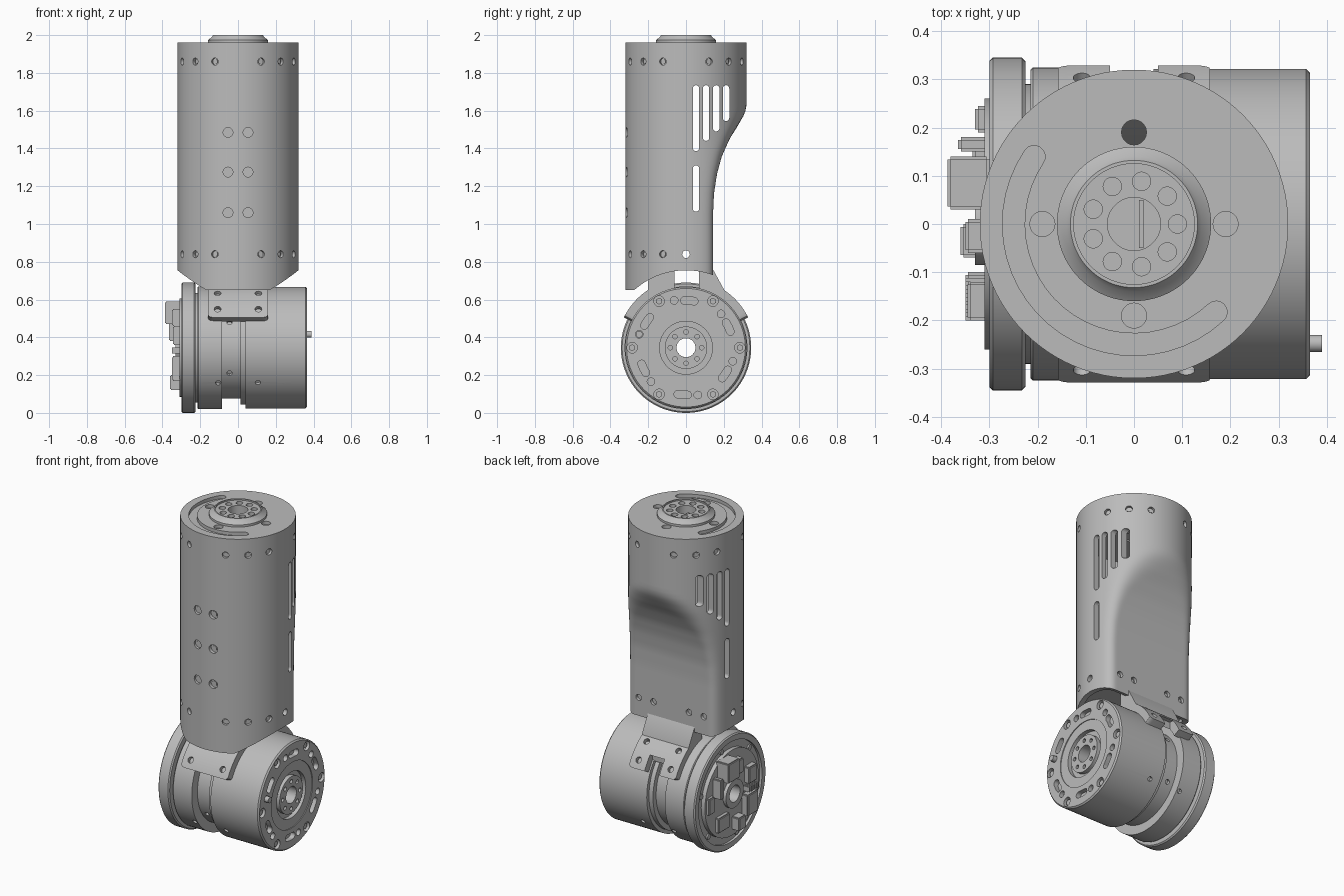
import bpy, bmesh
from math import sin, cos, pi, radians
from mathutils import Matrix, Vector

if "Cube" in bpy.data.objects:
    bpy.data.objects.remove(bpy.data.objects["Cube"])

metal = bpy.data.materials.new("light_grey_metal")
metal.use_nodes = True
GREY = (0.5, 0.5, 0.5, 1)
metal.diffuse_color = GREY
metal.node_tree.nodes["Principled BSDF"].inputs["Base Color"].default_value = GREY

R, WALL, AXIS_Z = 0.32, 0.03, 0.345
UP = Matrix.Identity(4)
# side frame: local x, y, z become world y, z, x
SIDE = Matrix(((0, 0, 1, 0), (1, 0, 0, 0), (0, 1, 0, 0), (0, 0, 0, 1)))
JOINT = Matrix.Translation((0, 0, AXIS_Z)) @ SIDE
parts = []


def finish(name, bm, part=True):
    bmesh.ops.recalc_face_normals(bm, faces=bm.faces)
    mesh = bpy.data.meshes.new(name)
    bm.to_mesh(mesh)
    bm.free()
    ob = bpy.data.objects.new(name, mesh)
    bpy.context.collection.objects.link(ob)
    if part:
        mesh.materials.append(metal)
        parts.append(ob)
    return ob


def cut(ob, bm):
    cutter = finish("cutter", bm, False)
    cutter.hide_render = True
    mod = ob.modifiers.new("cut", "BOOLEAN")
    mod.operation, mod.solver, mod.object = "DIFFERENCE", "EXACT", cutter
    bpy.context.view_layer.objects.active = ob
    bpy.ops.object.modifier_apply(modifier=mod.name)
    bpy.data.objects.remove(cutter)


def cyl(bm, r, depth, point, direction, segs=20):
    turn = Vector(direction).to_track_quat("Z", "Y").to_matrix().to_4x4()
    bmesh.ops.create_cone(bm, cap_ends=True, segments=segs, radius1=r, radius2=r,
                          depth=depth, matrix=Matrix.Translation(point) @ turn)


def box(bm, lo, hi):
    lo, hi = Vector(lo), Vector(hi)
    bmesh.ops.create_cube(bm, size=1, matrix=Matrix.Translation((lo + hi) / 2)
                          @ Matrix.Diagonal((*(hi - lo), 1)))


def loops(bm, rings, closed):
    """Skin a list of vertex rings, capped or joined end to end."""
    vs = [[bm.verts.new(p) for p in ring] for ring in rings]
    n = len(vs[0])
    pairs = list(zip(vs, vs[1:])) + ([(vs[-1], vs[0])] if closed else [])
    for a, b in pairs:
        for i in range(n):
            bm.faces.new((a[i], a[(i + 1) % n], b[(i + 1) % n], b[i]))
    if not closed:
        bm.faces.new(vs[0])
        bm.faces.new(vs[-1])


def prism(bm, pts, lo, hi, m):
    loops(bm, [[m @ Vector((x, y, h)) for x, y in pts] for h in (lo, hi)], False)


def lathe(bm, profile, m, segs=96):
    angles = [2 * pi * i / segs for i in range(segs)]
    loops(bm, [[m @ Vector((r * cos(a), r * sin(a), h)) for a in angles]
               for r, h in profile], True)


def polar(r, deg):
    return r * cos(radians(deg)), r * sin(radians(deg))


def arc(r, a0, a1, n=12, centre=(0, 0)):
    pts = [polar(r, a0 + (a1 - a0) * i / n) for i in range(n + 1)]
    return [(x + centre[0], y + centre[1]) for x, y in pts]


def kidney(r, half, a0, a1):
    return (arc(r + half, a0, a1, 24) + arc(half, a1, a1 + 180, 8, polar(r, a1))[1:-1]
            + arc(r - half, a1, a0, 24) + arc(half, a0 + 180, a0 + 360, 8, polar(r, a0))[1:-1])


# --- Upper housing: round tube with a scooped back ---
BACK = [(0.6, 0.143), (1.05, 0.143), (1.16, 0.148), (1.265, 0.164), (1.36, 0.19),
        (1.455, 0.233), (1.54, 0.288), (1.6, 0.345), (1.68, 0.43), (2, 0.8)]


def section(z, inset):
    for (z0, y0), (z1, y1) in zip(BACK, BACK[1:]):
        if z0 <= z <= z1:
            limit = y0 + (y1 - y0) * (z - z0) / (z1 - z0) - inset
    pts, soft = [], 0.06
    for i in range(96):
        x, y = polar(R - inset, i * 3.75)
        h = max(soft - abs(y - limit), 0) / soft
        pts.append((x, min(y, limit) - h * h * soft / 4))
    return pts


levels = [0.65 + 1.3 * i / 48 for i in range(49)]
bm = bmesh.new()
loops(bm, [[(x, y, z) for x, y in section(z, 0)] for z in levels]
      + [[(x, y, z) for x, y in section(z, WALL)] for z in reversed(levels)], True)
housing = finish("upper_housing", bm)

# lower edge rounded to clear the joint
bm = bmesh.new()
cyl(bm, 0.41, 2, (0, 0, AXIS_Z), (1, 0, 0), 96)
cut(housing, bm)

# side vents, cable hole and screw recesses
bm, screws = bmesh.new(), bmesh.new()
for y, z0, z1 in [(0.053, 1.065, 1.31), (0.053, 1.385, 1.735), (0.106, 1.44, 1.735),
                  (0.16, 1.49, 1.735), (0.212, 1.545, 1.735)]:
    w = 0.017
    prism(bm, arc(w, 0, 180, 8, (y, z1 - w)) + arc(w, 180, 360, 8, (y, z0 + w)),
          -0.5, 0.5, SIDE)
cyl(bm, 0.02, 1, (0, 0, 0.84), (1, 0, 0))


def screw(p, d, r=0.019):
    p, d = Vector(p), Vector(d)
    cyl(bm, r, 0.036, p, d)
    cyl(screws, r * 0.65, 0.012, p - d * 0.018, d, 6)


for k in range(16):
    if k % 4:
        x, y = polar(1, k * 22.5)
        screw((x * R, y * R, 1.86), (x, y, 0))
        if y < 0:
            screw((x * R, y * R, 0.84), (x, y, 0))
for x in (-0.22, -0.12, 0.12, 0.22):
    screw((x, 0.143, 0.84), (0, 1, 0))
for z in (1.06, 1.275, 1.485):
    for x in (-0.053, 0.053):
        screw((x, -0.316, z), (0, -1, 0), 0.026)
cut(housing, bm)
finish("housing_screws", screws)

bm = bmesh.new()
prism(bm, section(0.8, 0.025), 0.775, 0.81, UP)
finish("housing_floor", bm)

# --- Top cap with output flange ---
bm = bmesh.new()
lathe(bm, [(0.055, 1.86), (0.285, 1.86), (0.285, 1.95), (R, 1.95), (R, 1.96), (0.16, 1.96),
           (0.16, 1.973), (0.14, 1.988), (0.132, 2), (0.125, 2), (0.125, 1.992),
           (0.055, 1.992)], UP)
cap = finish("top_cap", bm)
bm = bmesh.new()
prism(bm, kidney(0.25, 0.023, 146, 313), 1.94, 1.98, UP)
for k in range(4):
    cyl(bm, 0.026, 0.4 if k == 1 else 0.04, (*polar(0.19, 90 * k), 1.96), (0, 0, 1))
for k in range(9):
    cyl(bm, 0.019, 0.04, (*polar(0.09, 40 * k), 1.992), (0, 0, 1))
cut(cap, bm)
bm = bmesh.new()
cyl(bm, 0.057, 0.04, (0, 0, 1.89), (0, 0, 1))
box(bm, (0.01, -0.05, 1.9), (0.02, 0.05, 1.95))
finish("flange_core", bm)

# --- Joint drive: turned body lying along x ---
bm = bmesh.new()
lathe(bm, [(0.05, -0.31), (0.1, -0.31), (0.1, -0.285), (0.305, -0.285), (0.305, -0.3),
           (0.338, -0.3), (0.345, -0.293), (0.345, -0.232), (0.338, -0.225), (0.29, -0.225),
           (0.29, -0.215), (0.32, -0.215), (0.325, -0.21), (0.325, -0.085), (0.27, -0.085),
           (0.27, 0.013), (0.3, 0.013), (0.3, 0.04), (0.322, 0.04), (0.322, 0.357),
           (0.314, 0.365), (0.2, 0.365), (0.2, 0.36), (0.14, 0.36), (0.14, 0.335),
           (0.112, 0.335), (0.112, 0.36), (0.05, 0.36)], JOINT)
drive = finish("joint_drive", bm)
bm, heads = bmesh.new(), bmesh.new()
for k in range(6):
    a = 60 * k
    prism(bm, kidney(0.25, 0.02, a + 20, a + 32), 0.335, 0.4, JOINT)
    cyl(bm, 0.02, 0.05, JOINT @ Vector((*polar(0.258, a + 44), 0.365)), (1, 0, 0))
    spot = JOINT @ Vector((*polar(0.285, a), 0.365))
    cyl(bm, 0.028, 0.05, spot, (1, 0, 0))
    cyl(heads, 0.018, 0.02, spot - Vector((0.02, 0, 0)), (1, 0, 0), 6)
    cyl(heads, 0.016, 0.016, JOINT @ Vector((*polar(0.28, a + 15), -0.287)), (1, 0, 0), 12)
for k in range(8):
    cyl(bm, 0.012, 0.04, JOINT @ Vector((*polar(0.083, 45 * k), 0.36)), (1, 0, 0), 12)
for a in (215, 325, 150, 210, 30, 330):
    y, z = polar(1, a)
    for x, r in ([(-0.105, 0.325), (0.105, 0.322)] if a in (215, 325) else [(-0.045, 0.27)]):
        cyl(bm, 0.014, 0.04, (x, y * r, AXIS_Z + z * r), (0, y, z), 12)
cut(drive, bm)
finish("drive_screws", heads)

bm = bmesh.new()
cyl(bm, 0.018, 0.06, JOINT @ Vector((*polar(0.258, 164), 0.36)), (1, 0, 0))
finish("locating_pin", bm)

# --- Saddle bracket between drive and housing ---
for name, a0, a1, tip in (("front_saddle", 116, 154, 154), ("back_saddle", 26, 64, 26)):
    bm = bmesh.new()
    prism(bm, arc(0.366, a0, a1, 16) + arc(0.318, a1, a0, 16), -0.158, 0.158, JOINT)
    bm.verts.ensure_lookup_table()
    ends = [polar(r, tip) for r in (0.318, 0.366)]
    tips = {v for v in bm.verts if any(abs(v.co.y - y) + abs(v.co.z - AXIS_Z - z) < 1e-4
                                       for y, z in ends)}
    corners = [e for e in bm.edges if set(e.verts) <= tips
               and abs(e.verts[0].co.x - e.verts[1].co.x) < 1e-4]
    bmesh.ops.bevel(bm, geom=corners, offset=0.03, segments=4, affect="EDGES", profile=0.5)
    saddle = finish(name, bm)
    bm = bmesh.new()
    for a in (34, 52):
        y, z = polar(0.366, a if tip == 26 else 180 - a)
        for x in (-0.108, 0.108):
            cyl(bm, 0.018, 0.05, (x, y, AXIS_Z + z), (0, y, z))
    if tip == 26:
        box(bm, (-0.05, 0.25, 0.4), (0.05, 0.5, 0.585))
    cut(saddle, bm)

bm = bmesh.new()
prism(bm, [(-0.2, 0.62), (-0.2, 0.76), (-0.06, 0.79), (-0.06, 0.64)], -0.158, 0.158, SIDE)
prism(bm, [(0.07, 0.64), (0.07, 0.78), (0.14, 0.765), (0.2, 0.655), (0.2, 0.61)],
      -0.158, 0.158, SIDE)
finish("bracket_neck", bm)

# --- Control electronics on the right face ---
bm = bmesh.new()
lathe(bm, [(0.1, -0.31), (0.26, -0.31), (0.26, -0.28), (0.1, -0.28)], JOINT, 64)
lathe(bm, [(0.05, -0.33), (0.085, -0.33), (0.085, -0.3), (0.05, -0.3)], JOINT, 48)
finish("circuit_board", bm)
bm = bmesh.new()
for x, y0, y1, z0, z1 in [(-0.387, 0.03, 0.14, 0.47, 0.59), (-0.33, 0.19, 0.245, 0.3, 0.4),
                          (-0.365, 0.15, 0.18, 0.38, 0.5), (-0.35, -0.2, -0.1, 0.17, 0.3),
                          (-0.36, -0.07, 0, 0.12, 0.2), (-0.345, -0.2, -0.12, 0.36, 0.46),
                          (-0.35, -0.06, 0.01, 0.46, 0.55), (-0.335, 0.05, 0.16, 0.16, 0.25)]:
    box(bm, (x, y0, z0), (-0.3, y1, z1))
bmesh.ops.bevel(bm, geom=bm.edges[:], offset=0.006, segments=2, affect="EDGES")
for k in range(6):
    box(bm, (-0.35, -0.2 + 0.016 * k, 0.315), (-0.3, -0.192 + 0.016 * k, 0.345))
finish("connectors", bm)

# --- Smooth shading with sharp edges kept ---
bpy.ops.object.select_all(action="DESELECT")
for ob in parts:
    ob.select_set(True)
bpy.context.view_layer.objects.active = housing
bpy.ops.object.shade_smooth_by_angle(angle=radians(30))
